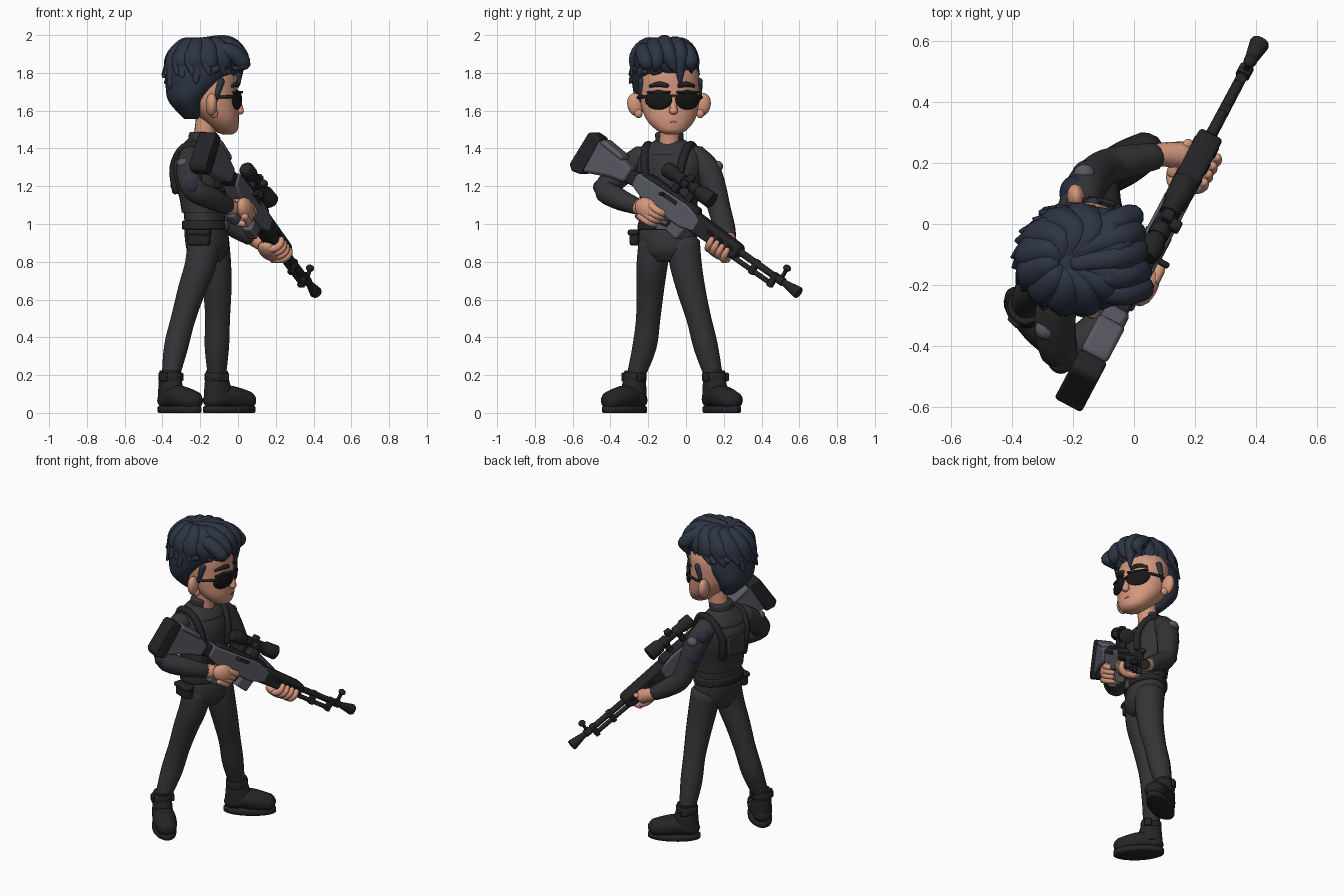
import bpy, bmesh, math
from math import sin, cos, pi, radians
from mathutils import Vector, Matrix

def material(name, *rgb):
    m = bpy.data.materials.new(name)
    m.diffuse_color = (*rgb, 1)
    return m

SUIT = material("charcoal cloth", .035, .035, .038)
BLACK = material("black gear", .018, .018, .020)
GREY = material("grey metal", .10, .10, .125)
HAIR = material("navy hair", .026, .036, .058)
SKIN = material("skin", .66, .31, .205)
LENS = material("lens black", .008, .008, .009)
NAVY = material("navy patch", .020, .026, .050)
LIP = material("lip", .36, .14, .09)
I = Matrix.Identity(4)

def frame(x, y, yaw, size=1):
    return Matrix.Translation((x, y, 0)) @ Matrix.Rotation(radians(yaw), 4, 'Z') @ Matrix.Diagonal((size, size, 1, 1))

def finish(name, bm, mat, M=I, angle=50, bevel=0):
    bmesh.ops.transform(bm, matrix=M, verts=bm.verts)
    bmesh.ops.recalc_face_normals(bm, faces=bm.faces)
    me = bpy.data.meshes.new(name)
    bm.to_mesh(me); bm.free()
    me.materials.append(mat)
    for p in me.polygons:
        p.use_smooth = True
    me.set_sharp_from_angle(angle=radians(angle))
    ob = bpy.data.objects.new(name, me)
    bpy.context.collection.objects.link(ob)
    if bevel:
        b = ob.modifiers.new("bevel", 'BEVEL')
        b.width, b.segments, b.limit_method = bevel, 2, 'ANGLE'
    return ob

def skin_rings(name, rings, mat, M=I, angle=60):
    bm = bmesh.new()
    vs = [[bm.verts.new(p) for p in r] for r in rings]
    n = len(vs[0])
    for a, b in zip(vs, vs[1:]):
        for i in range(n):
            bm.faces.new((a[i], a[(i + 1) % n], b[(i + 1) % n], b[i]))
    bm.faces.new(vs[0]); bm.faces.new(vs[-1])
    return finish(name, bm, mat, M, angle)

def spline(vals, steps=4):
    """Catmull-Rom through tuples of numbers"""
    v = [Vector(x) for x in vals]
    v = [2 * v[0] - v[1]] + v + [2 * v[-1] - v[-2]]
    out = []
    for i in range(1, len(v) - 2):
        a, b, c, d = v[i - 1:i + 3]
        for k in range(steps):
            t = k / steps
            out.append(.5 * (2 * b + (c - a) * t + (2 * a - 5 * b + 4 * c - d) * t * t + (3 * b - a - 3 * c + d) * t ** 3))
    return out + [v[-2]]

def tube(name, pts, mat, M=I, n=14, steps=4, smooth=True):
    """pts are (x, y, z, radius); ends are rounded when smooth"""
    path = spline(pts, steps) if smooth else [Vector(p) for p in pts]
    P = [Vector(p[:3]) for p in path]
    R = [max(p[3], .003) for p in path]
    T = [(P[min(i + 1, len(P) - 1)] - P[max(i - 1, 0)]).normalized() for i in range(len(P))]
    if smooth:
        for f in (.45, .7):
            P.insert(0, P[0] - T[0] * R[0] * .35); R.insert(0, R[0] * (1.2 - f)); T.insert(0, T[0])
            P.append(P[-1] + T[-1] * R[-1] * .35); R.append(R[-1] * (1.2 - f)); T.append(T[-1])
    u = T[0].orthogonal().normalized()
    rings = []
    for p, r, t in zip(P, R, T):
        u = (u - t * u.dot(t)).normalized()
        w = t.cross(u)
        rings.append([p + (u * cos(2 * pi * i / n) + w * sin(2 * pi * i / n)) * r for i in range(n)])
    return skin_rings(name, rings, mat, M, 60 if smooth else 35)

def ellipse(s, n=32):
    z, cx, cy, rx, ry = s
    return [(cx + rx * cos(2 * pi * i / n), cy + ry * sin(2 * pi * i / n), z) for i in range(n)]

def loft(name, secs, mat, M=I, steps=4):
    return skin_rings(name, [ellipse(s) for s in spline(secs, steps)], mat, M)

def ball(name, loc, size, mat, M=I, rot=I):
    bm = bmesh.new()
    bmesh.ops.create_uvsphere(bm, u_segments=20, v_segments=12, radius=1)
    return finish(name, bm, mat, M @ Matrix.Translation(loc) @ rot @ Matrix.Diagonal((*size, 1)), 80)

def box(name, loc, size, mat, M=I, bevel=.008, rot=I):
    bm = bmesh.new()
    bmesh.ops.create_cube(bm, size=1)
    return finish(name, bm, mat, M @ Matrix.Translation(loc) @ rot @ Matrix.Diagonal((*size, 1)), 40, bevel)

def prism(name, pts, half, mat, M=I, bevel=.008):
    """x/z outline extruded across y"""
    bm = bmesh.new()
    f = bm.faces.new([bm.verts.new((x, -half, z)) for x, z in pts])
    e = bmesh.ops.extrude_face_region(bm, geom=[f])
    bmesh.ops.translate(bm, vec=(0, 2 * half, 0), verts=[v for v in e['geom'] if isinstance(v, bmesh.types.BMVert)])
    return finish(name, bm, mat, M, 40, bevel)

# ---- torso, vest, belt
BODY = frame(-.195, -.088, -17)
loft("torso", [(.80, .03, 0, .07, .10), (.86, .035, 0, .105, .145), (.94, .03, 0, .112, .158), (1.02, .02, 0, .104, .145),
               (1.12, .01, 0, .108, .148), (1.22, .0, 0, .125, .168), (1.31, -.005, 0, .130, .185),
               (1.38, -.01, 0, .11, .165), (1.425, -.012, 0, .08, .11), (1.45, -.012, 0, .06, .07)], SUIT, BODY)
loft("vest", [(1.06, .015, 0, .113, .153), (1.14, .007, 0, .119, .158), (1.24, -.003, 0, .139, .172),
              (1.32, -.01, 0, .142, .168), (1.37, -.01, 0, .125, .15)], SUIT, BODY)
loft("belt", [(.972, .025, 0, .118, .163), (.98, .025, 0, .122, .166), (1.01, .022, 0, .118, .160), (1.018, .02, 0, .112, .152)], BLACK, BODY)
loft("collar", [(1.40, -.01, 0, .085, .10), (1.43, -.005, 0, .066, .078), (1.475, .0, 0, .064, .076), (1.487, 0, 0, .056, .066)], SUIT, BODY)
for s in (-1, 1):
    tube("shoulder_strap", [(.118, s * .09, 1.2, .022), (.118, s * .10, 1.3, .022), (.05, s * .115, 1.405, .022),
         (-.06, s * .115, 1.405, .022), (-.125, s * .09, 1.3, .022), (-.115, s * .08, 1.17, .02)], BLACK, BODY, 10)
    box("vest_pouch", (.125, s * .055, 1.13), (.04, .075, .09), BLACK, BODY)
box("belt_side_pouch", (.04, -.17, .925), (.12, .05, .08), BLACK, BODY, .015)
box("belt_side_flap", (.04, -.173, .955), (.13, .058, .03), BLACK, BODY, .01)
box("belt_buckle", (.142, 0, .995), (.012, .06, .05), GREY, BODY)
box("back_panel", (-.142, 0, 1.25), (.02, .13, .12), SUIT, BODY)

# ---- legs
tube("right_leg", [(-.18, -.165, .90, .088), (-.20, -.18, .78, .083), (-.245, -.19, .65, .074), (-.29, -.20, .50, .065),
                   (-.328, -.22, .35, .064), (-.358, -.268, .19, .047)], SUIT, n=20)
tube("left_leg", [(-.135, -.015, .90, .09), (-.12, .0, .78, .085), (-.11, .028, .65, .076), (-.108, .068, .50, .066),
                  (-.112, .105, .35, .065), (-.112, .148, .19, .048)], SUIT, n=20)

# ---- boots, built heel to toe along local x
for side, F in (("right", frame(-.36, -.272, -46, 1.13)), ("left", frame(-.112, .150, 31, 1.17))):
    loft(side + "_boot_shaft", [(.07, .01, 0, .072, .056), (.13, .005, 0, .064, .053), (.19, 0, 0, .054, .048), (.225, 0, 0, .050, .046)], BLACK, F)
    tube(side + "_boot_foot", [(-.035, 0, .062, .045), (.04, 0, .085, .06), (.10, 0, .075, .061), (.165, 0, .062, .051)], BLACK, F, 18)
    loft(side + "_boot_sole", [(0, .065, 0, .128, .056), (.004, .065, 0, .134, .061), (.03, .065, 0, .134, .061), (.036, .065, 0, .128, .056)], BLACK, F, steps=1)
    loft(side + "_ankle_strap", [(.165, 0, 0, .050, .048), (.172, 0, 0, .056, .053), (.208, 0, 0, .056, .053), (.215, 0, 0, .050, .048)], BLACK, F, steps=1)
    for s in (-1, 1):
        box(side + "_strap_buckle", (.01, s * .053, .19), (.04, .016, .045), BLACK, F, .006)

# ---- arms
tube("right_arm", [(-.245, -.225, 1.355, .068), (-.26, -.33, 1.28, .068), (-.235, -.425, 1.185, .062),
                   (-.14, -.36, 1.135, .058), (-.055, -.265, 1.095, .044)], SUIT, n=18)
tube("left_arm", [(-.185, .04, 1.36, .068), (-.157, .122, 1.27, .068), (-.10, .182, 1.06, .060),
                  (-.02, .205, .985, .055), (.07, .222, .928, .044)], SUIT, n=18)
ball("right_shoulder_patch", (-.29, -.345, 1.32), (.035, .035, .03), GREY)
ball("left_shoulder_patch", (-.163, .166, 1.305), (.035, .03, .03), GREY)
ball("left_shoulder_navy", (-.195, .10, 1.325), (.05, .06, .05), NAVY)
ball("left_arm_patch", (-.15, .155, 1.20), (.056, .056, .06), NAVY)
ball("right_elbow_patch", (-.24, -.44, 1.195), (.045, .052, .045), NAVY)

# ---- head
HEAD = frame(-.15, -.088, 8)
tube("neck", [(-.185, -.088, 1.40, .060), (-.175, -.085, 1.48, .058), (-.16, -.085, 1.57, .062)], SKIN)
loft("face", [(1.474, .095, 0, .025, .03), (1.495, .085, 0, .062, .078), (1.55, .055, 0, .10, .128), (1.62, .02, 0, .132, .152),
              (1.70, .005, 0, .143, .158), (1.80, .0, 0, .143, .155), (1.88, 0, 0, .10, .11)], SKIN, HEAD)
tube("nose", [(.143, 0, 1.665, .014), (.158, 0, 1.62, .019), (.160, 0, 1.594, .024)], SKIN, HEAD, 12)
tube("mouth", [(.141, -.042, 1.548, .004), (.153, 0, 1.541, .005), (.141, .042, 1.548, .004)], LIP, HEAD, 8)
for s in (-1, 1):
    tilt = Matrix.Rotation(s * radians(25), 4, 'Z')
    ball("ear", (-.015, s * .178, 1.632), (.030, .045, .062), SKIN, HEAD, Matrix.Rotation(s * radians(-12), 4, 'X'))
    ball("ear_lobe", (.0, s * .165, 1.585), (.022, .022, .025), SKIN, HEAD)
    ball("sunglass_lens", (.136, s * .077, 1.657), (.016, .075, .052), LENS, HEAD, tilt)
    box("sunglass_brow_bar", (.140, s * .077, 1.698), (.02, .13, .012), BLACK, HEAD, .004, tilt)
    tube("sunglass_temple", [(.105, s * .140, 1.675, .009), (.04, s * .166, 1.672, .008), (-.03, s * .168, 1.665, .007)], BLACK, HEAD, 8)
    tube("eyebrow", [(.143, s * .03, 1.732, .012), (.133, s * .075, 1.740, .014), (.102, s * .118, 1.730, .008)], BLACK, HEAD, 8)
    tube("sideburn", [(.04, s * .153, 1.76, .02), (.022, s * .155, 1.70, .016), (.012, s * .155, 1.65, .007)], HAIR, HEAD, 8)
box("sunglass_bridge", (.153, 0, 1.68), (.012, .04, .012), BLACK, HEAD, .003)

# ---- hair: cap plus swirled locks running down its surface
cap = [(1.555, -.10, -.01, .035, .06), (1.60, -.11, -.012, .07, .11), (1.66, -.125, -.015, .10, .148), (1.74, -.085, -.018, .152, .168),
       (1.82, -.048, -.022, .192, .172), (1.89, -.032, -.025, .182, .162), (1.945, -.02, -.025, .145, .118), (1.975, .0, -.025, .085, .06)]
loft("hair_cap", cap, HAIR, HEAD)
fine = spline(cap, 12)

def cap_point(z, phi, out=0):
    s = min(fine, key=lambda q: abs(q[0] - z))
    return s[1] + (s[3] + out) * cos(phi), s[2] + (s[4] + out) * sin(phi), z

N = 13
for k in range(N):
    phi = 2 * pi * (k + .5) / N
    low = 1.72 + .12 * (1 + cos(phi)) / 2 + (.05 if k % 2 else 0)
    path = [(-.10, -.03, 1.945, .022)]
    for j, (z, r) in enumerate(((1.945, .045), (1.885, .055), (1.82, .046), (low, .006))):
        path.append((*cap_point(z, phi + .16 * j, -.034 if j < 3 else .012), r))
    tube("hair_lock", path, HAIR, HEAD, 12)
    # short layer between the long locks
    path = [(*cap_point(z, phi + .3 + .16 * j, o), r) for j, (z, o, r) in
            enumerate(((1.93, -.03, .02), (1.89, -.024, .038), (1.84, -.02, .034), (1.79, .014, .005)))]
    tube("hair_short_lock", path, HAIR, HEAD, 10)
# swept fringe
for y, top, tip, zt in ((-.14, 1.915, -.15, 1.82), (-.085, 1.945, -.10, 1.81), (-.025, 1.958, .015, 1.80), (.035, 1.95, .035, 1.735), (.085, 1.92, .10, 1.80)):
    tube("fringe_lock", [(-.05, y * .7 - .02, top, .03), (.08, y - .01, top, .043), (.148, y * 1.05, top - .05, .043),
                         (.158, (y + tip) / 2, 1.845, .034), (.168 - 1.6 * abs(tip) ** 1.7, tip, zt, .005)], HAIR, HEAD, 12)

# ---- rifle: local x to the muzzle (0), z up
ax = Vector((.53, 1, -.70)).normalized()
up = (Vector((0, 0, 1)) - ax * ax.z).normalized()
GUN = Matrix((ax, up.cross(ax), up)).transposed().to_4x4()
GUN.translation = (.415, .598, .634)

def rod(name, prof, mat, y=0, z=0, n=16):
    return tube(name, [(x, y, z, r) for x, r in prof], mat, GUN, n, smooth=False)

rod("barrel", [(-.5, .02), (-.15, .018), (-.149, .024), (-.11, .024), (-.109, .017), (-.085, .02), (-.01, .033), (0, .030)], BLACK)
rod("gas_tube", [(-.46, .014), (-.17, .014), (-.165, .008)], BLACK, z=-.045)
for x in (-.17, -.3):
    box("barrel_bracket", (x, 0, -.022), (.03, .035, .085), BLACK, GUN, .005)
box("front_sight_post", (-.13, 0, .045), (.018, .018, .06), BLACK, GUN, .003)
ball("front_sight_head", (-.13, 0, .075), (.022, .022, .018), BLACK, GUN)
prism("handguard", [(-.76, .045), (-.43, .035), (-.41, .02), (-.41, -.035), (-.44, -.05), (-.76, -.06)], .042, BLACK, GUN, .014)
for x in (-.46, -.53, -.60):
    box("handguard_slot", (x, 0, .0), (.04, .090, .018), LENS, GUN, .004)
prism("receiver", [(-1.14, .045), (-.80, .055), (-.69, .03), (-.69, -.045), (-.78, -.07), (-1.02, -.07), (-1.14, -.03)], .044, GREY, GUN, .01)
prism("receiver_cover", [(-1.12, .04), (-.72, .035), (-.74, .066), (-1.08, .07)], .034, BLACK, GUN)
box("ejection_port", (-.90, 0, .03), (.09, .094, .022), BLACK, GUN, .004)
box("charging_handle", (-.95, -.055, .03), (.02, .05, .02), BLACK, GUN)
prism("magazine", [(-.84, -.05), (-.75, -.05), (-.765, -.14), (-.85, -.13)], .028, GREY, GUN)
prism("pistol_grip", [(-1.01, -.05), (-.94, -.05), (-.975, -.18), (-1.05, -.17)], .026, GREY, GUN, .012)
tube("trigger_guard", [(-.94, 0, -.06, .007), (-.925, 0, -.115, .007), (-.87, 0, -.115, .007), (-.85, 0, -.06, .007)], BLACK, GUN, 8)
prism("stock_neck", [(-1.22, .03), (-1.12, .04), (-1.12, -.035), (-1.22, -.045)], .034, BLACK, GUN, .012)
prism("stock", [(-1.44, .07), (-1.36, .075), (-1.18, .04), (-1.18, -.045), (-1.28, -.07), (-1.44, -.135)], .043, GREY, GUN, .018)
prism("cheek_rest", [(-1.42, .055), (-1.25, .045), (-1.26, .075), (-1.41, .088)], .048, GREY, GUN, .014)
prism("butt_pad", [(-1.50, .07), (-1.485, .085), (-1.42, .085), (-1.42, -.14), (-1.48, -.155), (-1.51, -.13)], .05, BLACK, GUN, .025)
# telescopic sight
rod("scope", [(-1.03, .033), (-1.02, .04), (-.965, .04), (-.93, .025), (-.81, .025), (-.775, .043), (-.70, .045), (-.695, .036)], BLACK, z=.142)
for x in (-.92, -.82):
    box("scope_mount", (x, 0, .10), (.035, .04, .075), BLACK, GUN, .006)
    rod("scope_ring", [(x - .018, .033), (x + .018, .033)], BLACK, z=.142)
box("scope_turret", (-.87, 0, .175), (.04, .036, .04), BLACK, GUN, .008)
box("scope_side_turret", (-.87, -.035, .142), (.038, .04, .036), BLACK, GUN, .008)

# ---- hands, placed on the rifle
ball("right_palm", (-.99, -.045, -.088), (.072, .038, .056), SKIN, GUN)
tube("right_wrist", [(-.075, -.285, 1.103, .038), (-.03, -.225, 1.08, .045)], SKIN)
for i in range(4):
    z, x = -.058 - i * .027, -.945 - i * .009
    tube("right_finger", [(x - .03, -.058, z, .020), (x + .03, -.055, z, .019), (x + .052, -.02, z, .017), (x + .03, .03, z, .015)], SKIN, GUN, 10)
tube("right_thumb", [(-1.03, -.04, -.065, .02), (-1.02, .02, -.055, .018), (-.97, .048, -.055, .014)], SKIN, GUN, 10)
ball("left_palm", (-.54, .02, -.075), (.078, .056, .034), SKIN, GUN)
tube("left_wrist", [(.055, .222, .935, .036), (.10, .228, .912, .040), (.16, .225, .885, .046)], SKIN)
for i in range(4):
    x = -.475 - i * .036
    tube("left_finger", [(x, .03, -.082, .02), (x + .01, -.03, -.076, .02), (x + .014, -.055, -.045, .018), (x + .012, -.052, -.012, .014)], SKIN, GUN, 10)
tube("left_thumb", [(-.57, .05, -.06, .024), (-.53, .062, -.02, .019), (-.48, .052, .015, .015)], SKIN, GUN, 10)
